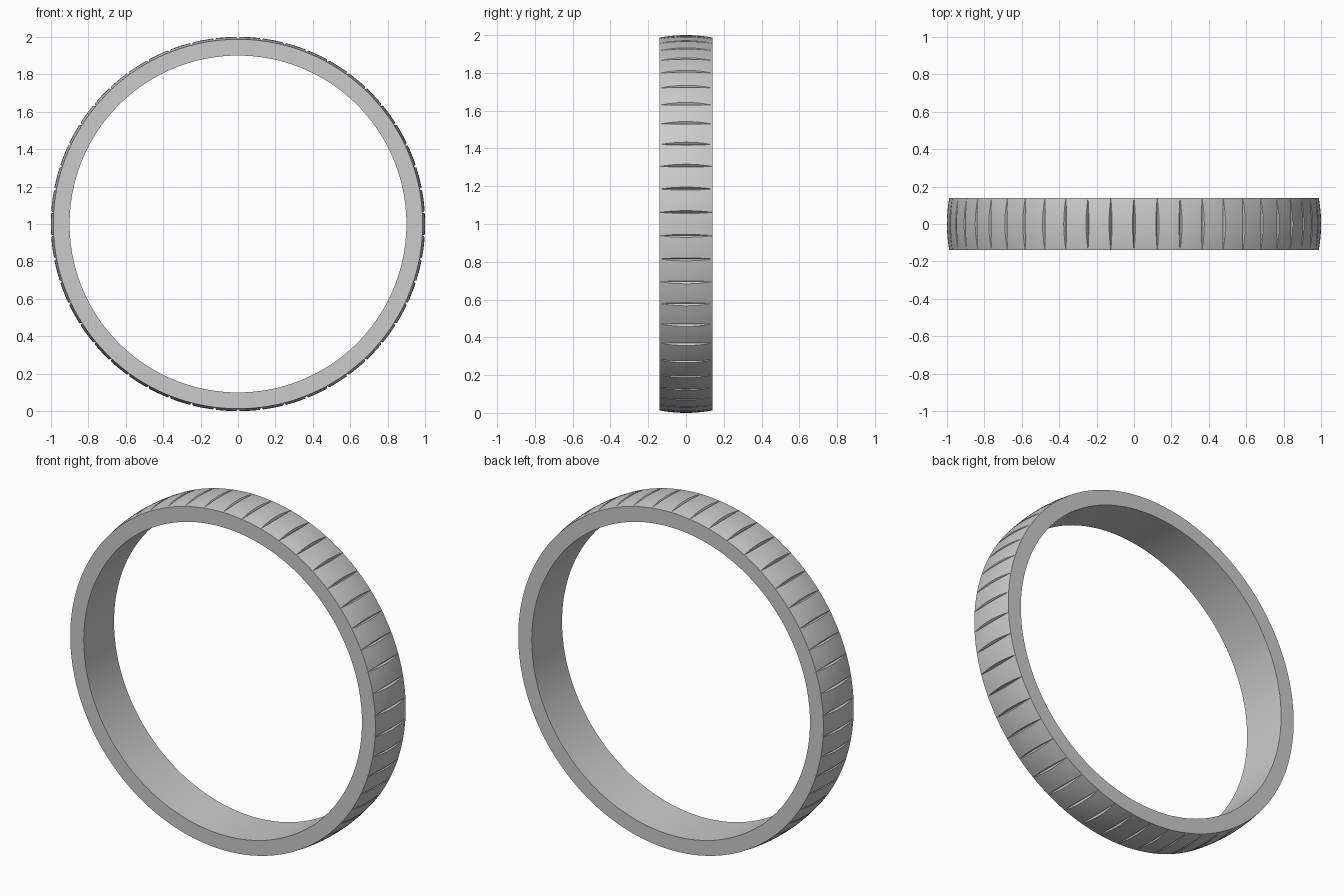
import bpy, bmesh, math

cube = bpy.data.objects.get("Cube")
if cube:
    bpy.data.objects.remove(cube, do_unlink=True)

GROOVES = 50
HALF_WIDTH = 0.14
CROWN_RADIUS, EDGE_RADIUS, BORE_RADIUS = 1.0, 0.987, 0.9
GROOVE_HALF = 0.008     # half width of a groove at the crown
TILE_STEPS = 4          # facets between two grooves
ROWS = 12               # facets across the tread
PITCH = 2 * math.pi / GROOVES
DEPTH = CROWN_RADIUS - EDGE_RADIUS


def point(bm, angle, radius, y):
    return bm.verts.new((radius * math.sin(angle), y, 1 + radius * math.cos(angle)))


def ring_row(bm, y):
    """One loop of the crowned tread, dipping into a V at every groove."""
    crown = DEPTH * (1 - (y / HALF_WIDTH) ** 2)
    half = GROOVE_HALF * crown / DEPTH
    row = []
    for g in range(GROOVES):
        start = g * PITCH
        row.append(point(bm, start, EDGE_RADIUS, y))
        for s in range(TILE_STEPS + 1):
            angle = start + half + (PITCH - 2 * half) * s / TILE_STEPS
            row.append(point(bm, angle, EDGE_RADIUS + crown, y))
    return row


def bore_row(bm, y):
    """Matching loop on the plain inner wall."""
    row = []
    for g in range(GROOVES):
        row.append(point(bm, g * PITCH, BORE_RADIUS, y))
        for s in range(TILE_STEPS + 1):
            row.append(point(bm, (g + s / TILE_STEPS) * PITCH, BORE_RADIUS, y))
    return row


# Closed cross-section: tread rows, then the bore, joined by flat side faces
bm = bmesh.new()
rows = [ring_row(bm, HALF_WIDTH * (2 * i / ROWS - 1)) for i in range(ROWS + 1)]
rows += [bore_row(bm, HALF_WIDTH), bore_row(bm, -HALF_WIDTH)]
for a, b in zip(rows, rows[1:] + rows[:1]):
    for i in range(len(a)):
        j = (i + 1) % len(a)
        bm.faces.new((a[i], a[j], b[j], b[i]))
bmesh.ops.remove_doubles(bm, verts=bm.verts, dist=0.00001)
bmesh.ops.recalc_face_normals(bm, faces=bm.faces)

mesh = bpy.data.meshes.new("grooved_ring")
bm.to_mesh(mesh)
bm.free()
ring = bpy.data.objects.new("grooved_ring", mesh)
bpy.context.collection.objects.link(ring)

# Plain grey finish
grey = bpy.data.materials.new("light_grey")
grey.use_nodes = True
colour = (0.6, 0.6, 0.6, 1)
grey.diffuse_color = colour
grey.node_tree.nodes["Principled BSDF"].inputs["Base Color"].default_value = colour
mesh.materials.append(grey)

# Smooth tread and bore, crisp rims and grooves
bpy.ops.object.select_all(action='DESELECT')
ring.select_set(True)
bpy.context.view_layer.objects.active = ring
bpy.ops.object.shade_smooth_by_angle(angle=math.radians(25))
